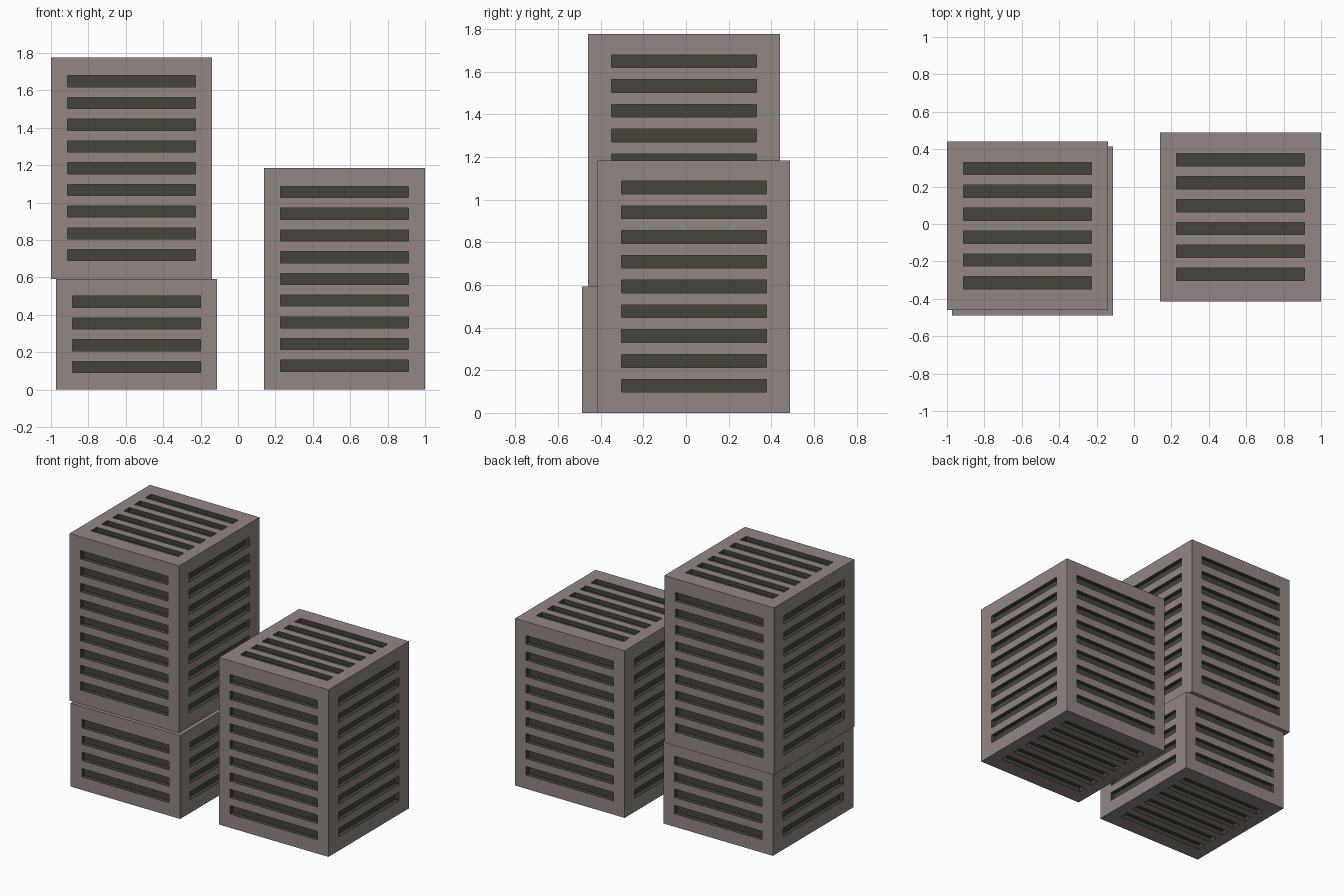
import bpy, bmesh
from mathutils import Vector

if "Cube" in bpy.data.objects:
    bpy.data.objects.remove(bpy.data.objects["Cube"])

DEPTH = 0.03


def material(name, color):
    m = bpy.data.materials.new(name)
    m.diffuse_color = color
    m.use_nodes = True
    m.node_tree.nodes["Principled BSDF"].inputs["Base Color"].default_value = m.diffuse_color
    return m


shell = material("shell_brown", (0.29, 0.24, 0.225, 1))
slot_dark = material("slot_dark", (0.058, 0.058, 0.045, 1))


def slot_cuts(length, count, pitch, height):
    """Cut positions along a panel for evenly spaced, centred slots."""
    cuts = [0.0]
    for i in range(count):
        c = length / 2 + (i - (count - 1) / 2) * pitch
        cuts += [c - height / 2, c + height / 2]
    return cuts + [length]


def panel(bm, origin, u, v, ulen, vcuts, slot_len):
    """Flat panel with a column of recessed dark slots; outward normal is u x v."""
    inward = -u.cross(v) * DEPTH
    ucuts = [0, (ulen - slot_len) / 2, (ulen + slot_len) / 2, ulen]
    grid = [[bm.verts.new(origin + u * a + v * b) for a in ucuts] for b in vcuts]
    for j in range(len(vcuts) - 1):
        for i in range(3):
            ring = [grid[j][i], grid[j][i + 1], grid[j + 1][i + 1], grid[j + 1][i]]
            if i == 1 and j % 2 == 1:
                floor = [bm.verts.new(p.co + inward) for p in ring]
                bm.faces.new(floor).material_index = 1
                for k in range(4):
                    n = (k + 1) % 4
                    wall = bm.faces.new((ring[k], ring[n], floor[n], floor[k]))
                    wall.material_index = 1
            else:
                bm.faces.new(ring)


def crate(name, lo, size, rows):
    w, d, h = size
    lo = Vector(lo)
    hi = lo + Vector(size)
    X, Y, Z = Vector((1, 0, 0)), Vector((0, 1, 0)), Vector((0, 0, 1))
    side = slot_cuts(h, rows, 0.1162, 0.06)
    cap = slot_cuts(d, 6, 0.1224, 0.066)
    bm = bmesh.new()
    # front, back, right, left
    panel(bm, lo, X, Z, w, side, 0.685)
    panel(bm, Vector((hi.x, hi.y, lo.z)), -X, Z, w, side, 0.685)
    panel(bm, Vector((hi.x, lo.y, lo.z)), Y, Z, d, side, 0.68)
    panel(bm, Vector((lo.x, hi.y, lo.z)), -Y, Z, d, side, 0.68)
    # top, bottom
    panel(bm, Vector((lo.x, lo.y, hi.z)), X, Y, w, cap, 0.685)
    panel(bm, Vector((hi.x, lo.y, lo.z)), -X, Y, w, cap, 0.685)
    bmesh.ops.remove_doubles(bm, verts=bm.verts, dist=1e-5)
    me = bpy.data.meshes.new(name)
    bm.to_mesh(me)
    bm.free()
    me.materials.append(shell)
    me.materials.append(slot_dark)
    bpy.context.collection.objects.link(bpy.data.objects.new(name, me))


# short crate with a tall one stacked on it, and a tall crate beside them
crate("lower_left_crate", (-0.972, -0.488, 0), (0.86, 0.902, 0.592), 4)
crate("upper_left_crate", (-1.0, -0.46, 0.592), (0.86, 0.902, 1.185), 9)
crate("right_crate", (0.14, -0.414, 0), (0.86, 0.902, 1.185), 9)
